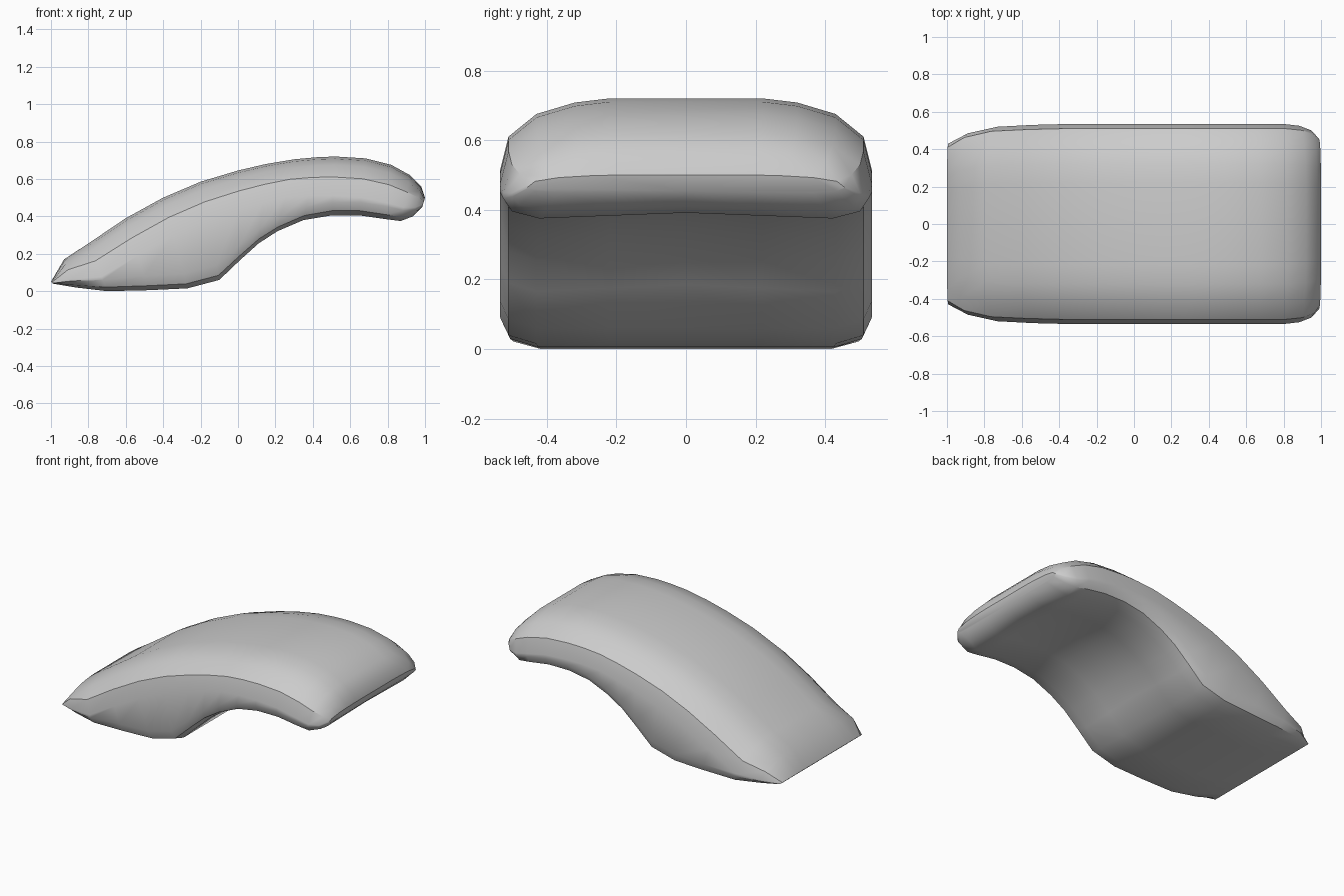
import bpy, bmesh
from mathutils import Vector

cube = bpy.data.objects.get("Cube")
if cube:
    bpy.data.objects.remove(cube, do_unlink=True)

grey = bpy.data.materials.new("plain grey")
grey.use_nodes = True
grey.diffuse_color = (0.6, 0.6, 0.6, 1)
grey.node_tree.nodes["Principled BSDF"].inputs["Base Color"].default_value = grey.diffuse_color

# Stations along the curve: top x, top z, bottom x, bottom z, half width
STATIONS = [
    (-1.0, .05, -.99, .04, .43), (-.93, .17, -.87, .02, .485),
    (-.8, .255, -.7, 0, .52), (-.6, .39, -.48, .005, .53),
    (-.4, .5, -.27, .015, .535), (-.2, .585, -.1, .06, .535),
    (0, .645, .01, .165, .535), (.15, .68, .11, .255, .535),
    (.3, .705, .21, .32, .535), (.42, .716, .35, .38, .535),
    (.52, .72, .5, .405, .535), (.68, .71, .65, .405, .535),
    (.82, .675, .79, .385, .535), (.92, .62, .87, .375, .525),
    (.98, .56, .935, .4, .5), (1, .5, .985, .45, .455),
]

# Half section: y, share of the way from the top face or bottom face
TOP = [(0, 0), (.22, 0), (.32, .012), (.43, .045), (.51, .11)]
SIDE = [(.535, .21)]
BOTTOM = [(.51, .025), (.43, 0), (.22, 0), (0, 0)]


def section(tx, tz, bx, bz, width):
    """Half ring of points from the top centre to the bottom centre."""
    top, bottom = Vector((tx, 0, tz)), Vector((bx, 0, bz))
    axis = bottom - top
    length = axis.length
    direction = axis.normalized()
    fit = min(1, length / .3)
    points = [top + direction * d * fit + Vector((0, y * width / .535, 0)) for y, d in TOP + SIDE]
    if length > .35:
        points.append(bottom - direction * .08 + Vector((0, width, 0)))
    else:
        points.append(bottom - direction * .07 * fit + Vector((0, width, 0)))
    for y, d in BOTTOM:
        hollow = .02 * (1 - y / .43) * fit if bx > 0 and y < .43 else 0
        points.append(bottom - direction * (d * fit + hollow) + Vector((0, y * width / .535, 0)))
    return points


# Curved pad: loft the sections, mirrored across the middle
bm = bmesh.new()
rings = []
for station in STATIONS:
    half = section(*station)
    other = [Vector((p.x, -p.y, p.z)) for p in reversed(half[1:-1])]
    rings.append([bm.verts.new(p) for p in half + other])
for a, b in zip(rings, rings[1:]):
    for i in range(len(a)):
        j = (i + 1) % len(a)
        bm.faces.new((a[i], a[j], b[j], b[i]))
bm.faces.new(rings[0])
bm.faces.new(rings[-1])
bmesh.ops.remove_doubles(bm, verts=bm.verts, dist=.0005)
bmesh.ops.recalc_face_normals(bm, faces=bm.faces)

mesh = bpy.data.meshes.new("curved_pad")
bm.to_mesh(mesh)
bm.free()
mesh.materials.append(grey)
pad = bpy.data.objects.new("curved_pad", mesh)
bpy.context.collection.objects.link(pad)
bpy.ops.object.select_all(action="DESELECT")
pad.select_set(True)
bpy.context.view_layer.objects.active = pad
bpy.ops.object.shade_smooth_by_angle(angle=.6)
